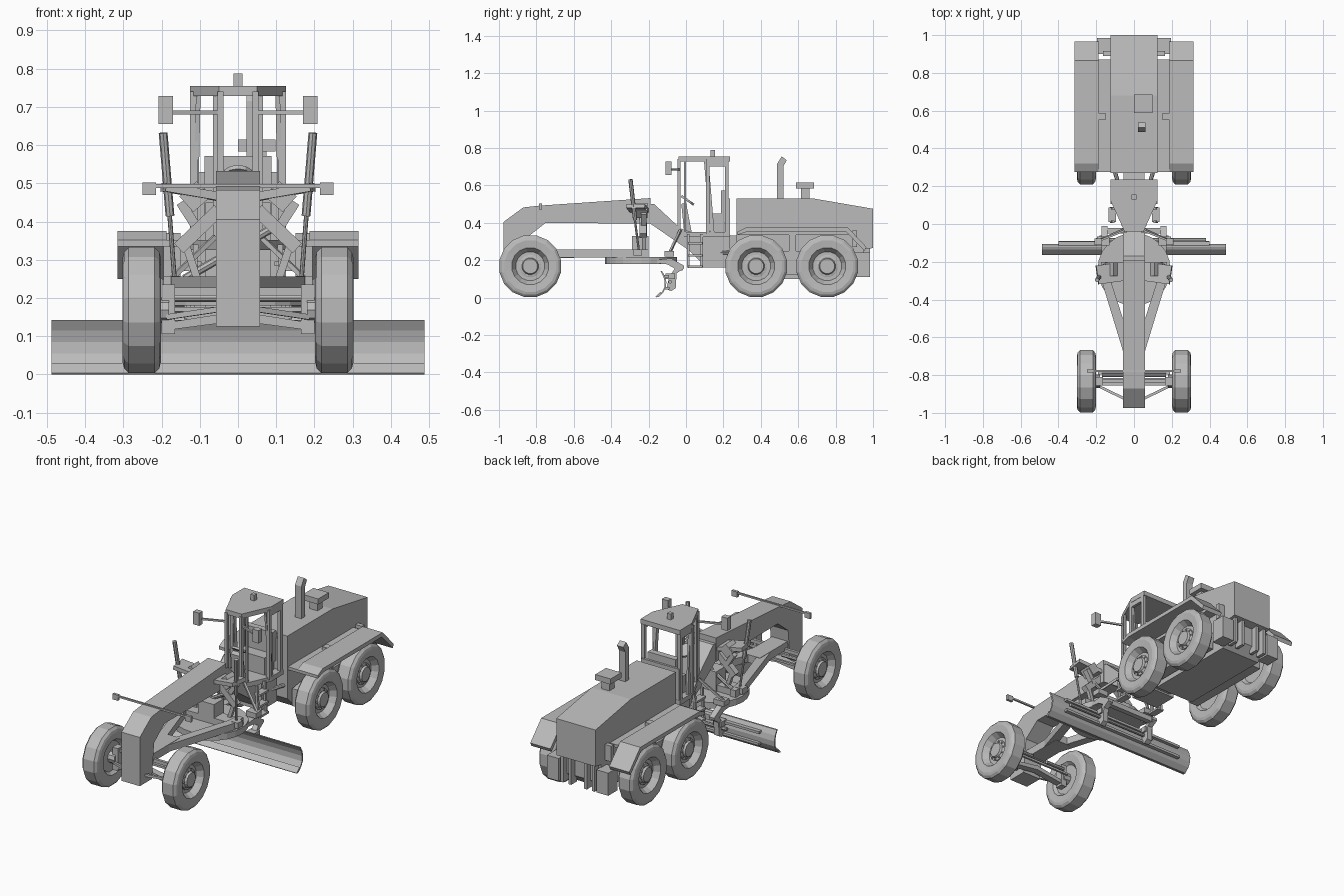
import bpy, bmesh, math
from mathutils import Vector, Matrix

grey = bpy.data.materials.new("plain grey")
grey.diffuse_color = (0.5, 0.5, 0.5, 1)


def finish(name, bm):
    bmesh.ops.recalc_face_normals(bm, faces=bm.faces)
    me = bpy.data.meshes.new(name)
    bm.to_mesh(me)
    bm.free()
    me.materials.append(grey)
    ob = bpy.data.objects.new(name, me)
    bpy.context.collection.objects.link(ob)
    return ob


def loft(name, rings, cap=True, closed=False):
    """Skin equal-length point rings; optionally cap or close the loop."""
    bm = bmesh.new()
    vs = [[bm.verts.new(p) for p in r] for r in rings]
    n = len(rings[0])
    for i in range(len(vs) - (0 if closed else 1)):
        a, b = vs[i], vs[(i + 1) % len(vs)]
        for j in range(n):
            bm.faces.new((a[j], a[(j + 1) % n], b[(j + 1) % n], b[j]))
    if cap:
        bm.faces.new(vs[0])
        bm.faces.new(vs[-1])
    return finish(name, bm)


def side(name, pts, x0, x1):          # side profile (y, z) extruded in x
    return loft(name, [[(x, y, z) for y, z in pts] for x in (x0, x1)])


def plan(name, pts, z0, z1):          # plan outline (x, y) extruded in z
    return loft(name, [[(x, y, z) for x, y in pts] for z in (z0, z1)])


def box(name, x0, x1, y0, y1, z0, z1):
    return plan(name, [(x0, y0), (x1, y0), (x1, y1), (x0, y1)], z0, z1)


def bar(name, a, b, w, h=None, sides=4):
    """Straight bar from a to b, rectangular or round."""
    a, b, h = Vector(a), Vector(b), h or w
    d = (b - a).normalized()
    up = Vector((0, 0, 1)) if abs(d.z) < 0.9 else Vector((0, 1, 0))
    u = d.cross(up).normalized()
    v = u.cross(d)
    if sides == 4:
        cs = [(-w / 2, -h / 2), (w / 2, -h / 2), (w / 2, h / 2), (-w / 2, h / 2)]
    else:
        cs = [(w / 2 * math.cos(t * math.tau / sides), w / 2 * math.sin(t * math.tau / sides)) for t in range(sides)]
    return loft(name, [[p + u * i + v * j for i, j in cs] for p in (a, b)])


def lathe(name, prof, c, s=1, n=16):  # profile (radius, offset) around the x axis
    rings = []
    for r, o in prof:
        rings.append([(c[0] + s * o, c[1] + r * math.cos((k + .5) * math.tau / n),
                       c[2] + r * math.sin((k + .5) * math.tau / n)) for k in range(n)])
    return loft(name, rings)


# wheels: tyre with dished rim, hub and bolts
tyre = [(.085, -.03), (.1, -.047), (.14, -.05), (.155, -.046), (.168, -.034), (.168, .034),
        (.155, .046), (.14, .05), (.1, .046), (.092, .034), (.078, .012)]
hub = [(.06, -.03), (.06, .018), (.045, .022), (.04, .034), (.02, .034)]
for s in (1, -1):
    for y, x, tag in ((-.833, .252, "front"), (.375, .252, "middle"), (.755, .252, "rear")):
        c = (s * x, y, .168)
        lathe(tag + "_wheel", tyre, c, s)
        lathe(tag + "_hub", hub, c, s)
        for k in range(10):
            t = k * math.tau / 10
            p = Vector((c[0] + s * .016, y + .051 * math.cos(t), .168 + .051 * math.sin(t)))
            bar("wheel_bolt", p, p + Vector((s * .01, 0, 0)), .009, sides=6)

# engine hood, lower chassis and rear mounts
side("engine_hood", [(.27, .25), (.27, .53), (.68, .53), (1, .475), (1, .265), (.9, .25)], -.125, .125)
side("lower_chassis", [(.27, .17), (.34, .1), (.9, .1), (.95, .15), (.95, .26), (.27, .26)], -.125, .125)
for x in (-.1, -.05, .05, .1):
    box("rear_mount_plate", x - .009, x + .009, .93, .985, .11, .27)

# exhaust stack with bent tip, air cleaner
side("exhaust_stack", [(.487, .53), (.487, .715), (.512, .755), (.538, .735), (.52, .70), (.52, .53)], .022, .062)
box("air_cleaner_stem", .025, .075, .615, .66, .53, .59)
box("air_cleaner", .0, .098, .588, .685, .583, .615)

# rear fenders, decks and tandem cases
for s in (1, -1):
    side("rear_fender", [(.275, .335), (.275, .352), (.32, .375), (.865, .375), (.965, .27), (.955, .25),
                         (.855, .352), (.325, .352)], s * .187, s * .315)
    box("side_deck", s * .12, s * .19, .275, .87, .335, .352)
    box("fender_bracket", s * .15, s * .195, .55, .588, .22, .37)
    side("tandem_case", [(.3, .12), (.3, .22), (.5, .25), (.63, .25), (.83, .22), (.83, .12)], s * .135, s * .2)
    box("tandem_axle", s * .12, s * .15, .51, .62, .13, .24)
    box("rear_step", s * .12, s * .195, .9, .985, .11, .24)
    box("tail_lamp", s * .125, s * .165, .89, .915, .27, .36)
    bar("articulation_cylinder", (s * .05, .1, .24), (s * .105, .29, .24), .022, sides=8)

# main frame: front leg, gooseneck beam and rear neck
side("gooseneck_frame", [(-.975, .125), (-.975, .405), (-.87, .482), (-.78, .492), (-.19, .532), (-.19, .395),
                         (-.75, .40), (-.845, .325), (-.865, .125)], -.058, .058)
side("rear_neck", [(-.3, .5), (-.17, .5), (-.03, .37), (.03, .35), (.28, .33), (.28, .17), (.1, .17),
                   (.02, .25), (-.19, .395), (-.3, .4)], -.055, .055)

# cab: floor, roof, posts and sills around a tapered plan
outline = [(-.05, -.04), (.05, -.04), (.125, .125), (.125, .235), (-.125, .235), (-.125, .125)]
plan("cab_floor", outline, .325, .352)
plan("cab_roof", outline, .728, .755)
inset = [(x * .92, y * .93) for x, y in outline]
for (x, y), w in zip(inset, (.016, .016, .02, .02, .02, .02)):
    bar("cab_post", (x, y, .34), (x, y, .74), w)
for s in (1, -1):
    bar("door_post", (s * .104, .108, .735), (s * .112, .14, .345), .012, .024)
    bar("door_frame_post", (s * .06, -.005, .35), (s * .06, -.005, .73), .012)
    bar("roof_rail", (s * .115, .12, .715), (s * .115, .22, .715), .016, .028)
box("cab_rear_panel", -.12, .12, .218, .234, .34, .53)
box("cab_base", -.085, .085, .09, .235, .16, .33)
box("beacon", -.012, .012, .13, .155, .755, .788)

# seat and steering console
box("seat_cushion", -.085, .085, .12, .205, .35, .45)
box("seat_back", -.088, .088, .187, .222, .4, .572)
side("steering_console", [(-.01, .35), (-.025, .5), (.0, .51), (.03, .35)], -.03, .03)
bar("steering_wheel", (0, .005, .515), (0, .012, .525), .08, sides=12)

# mirrors, ladders
for s in (1, -1):
    box("mirror", s * .17, s * .208, -.11, -.078, .655, .728)
    bar("mirror_arm", (s * .05, -.035, .685), (s * .175, -.085, .685), .01)
    for y in (.012, .083):
        bar("ladder_rail", (s * .11, y, .34), (s * .12, y, .16), .014)
    for z in (.165, .225, .29):
        box("ladder_step", s * .095, s * .135, .01, .087, z - .006, z + .006)

# headlight bar on the nose
bar("light_bar", (-.22, -.778, .493), (.22, -.778, .493), .01)
for s in (1, -1):
    box("headlight", s * .214, s * .25, -.785, -.77, .47, .502)

# front axle, tie rod, knuckles and braces
plan_z = [(-.19, .115), (0, .14), (.19, .115), (.19, .135), (0, .165), (-.19, .135)]
loft("front_axle", [[(x, y, z) for x, z in plan_z] for y in (-.855, -.815)])
bar("lean_bar", (-.19, -.83, .217), (.19, -.83, .217), .016, .02)
bar("tie_rod", (-.19, -.79, .17), (.19, -.79, .17), .012)
for s in (1, -1):
    box("steering_knuckle", s * .165, s * .2, -.855, -.81, .105, .235)
    bar("axle_stub", (s * .18, -.833, .168), (s * .24, -.833, .168), .07, sides=10)
    bar("axle_brace", (s * .185, -.86, .15), (s * .05, -.925, .17), .014)
    bar("steering_cylinder", (s * .05, -.8, .2), (s * .17, -.8, .2), .02, sides=8)

# drawbar, turntable circle
box("drawbar_nose", -.05, .05, -.88, -.6, .213, .258)
for s in (1, -1):
    plan("drawbar_arm", [(0, -.75), (s * .05, -.7), (s * .175, -.29), (s * .175, -.2),
                         (s * .14, -.2), (s * .13, -.28), (s * .02, -.62)], .215, .256)
box("drawbar_crossbeam", -.175, .175, -.29, -.21, .213, .252)
circle = [(.193 * math.cos(k * math.tau / 24), -.24 + .193 * math.sin(k * math.tau / 24)) for k in range(24)]
plan("turntable_circle", circle, .18, .216)
box("circle_drive", -.05, .05, -.29, -.2, .21, .33)

# lift cylinders, saddle and links
for s in (1, -1):
    bar("lift_cylinder", (s * .196, -.297, .632), (s * .178, -.272, .415), .023, sides=8)
    bar("lift_rod", (s * .18, -.275, .43), (s * .165, -.25, .235), .012, sides=8)
    box("lift_ball_mount", s * .15, s * .195, -.28, -.235, .225, .258)
    bar("saddle_arm", (s * .05, -.25, .465), (s * .195, -.27, .49), .1, .022)
    bar("saddle_block", (s * .09, -.24, .485), (s * .135, -.24, .445), .07, .055)
    bar("saddle_lower_arm", (s * .05, -.23, .43), (s * .155, -.23, .33), .035)
    bar("saddle_link", (s * .15, -.225, .45), (s * .105, -.225, .38), .03, .025)
    bar("side_link", (s * .14, -.225, .35), (s * .1, -.225, .23), .02)
    bar("hydraulic_pipe", (s * .06, -.03, .36), (s * .18, -.085, .245), .012)
    bar("circle_shoe", (s * .13, -.09, .235), (s * .195, -.09, .235), .05, .03)
bar("centre_shift_cylinder", (.12, -.22, .4), (-.14, -.22, .25), .022, sides=8)

# blade: curved mouldboard with cutting edge, arms and slide rails
face = [(-.137, .142), (-.122, .115), (-.114, .085), (-.116, .055), (-.13, .028), (-.156, .003)]
back = [(y + .009, z) for y, z in reversed(face)]
side("mouldboard", face + back, -.488, .488)
side("cutting_edge", [(-.16, 0), (-.163, .004), (-.138, .03), (-.134, .025)], -.488, .488)
bar("blade_upper_rail", (-.4, -.103, .115), (.4, -.103, .115), .022, .014)
bar("blade_lower_rail", (-.4, -.1, .05), (.4, -.1, .05), .022, .014)
bar("blade_shift_cylinder", (-.2, -.085, .085), (.38, -.085, .085), .02, sides=8)
for s in (1, -1):
    side("blade_arm", [(-.18, .2), (-.08, .21), (-.01, .17), (-.012, .155), (-.05, .13), (-.055, .05), (-.08, .035),
                       (-.105, .045), (-.09, .11), (-.06, .155), (-.1, .178), (-.18, .185)], s * .14, s * .172)
    box("rail_clamp", s * .13, s * .182, -.11, -.06, .1, .13)
bar("blade_arm_crossbar", (-.15, -.035, .16), (.15, -.035, .16), .03)
